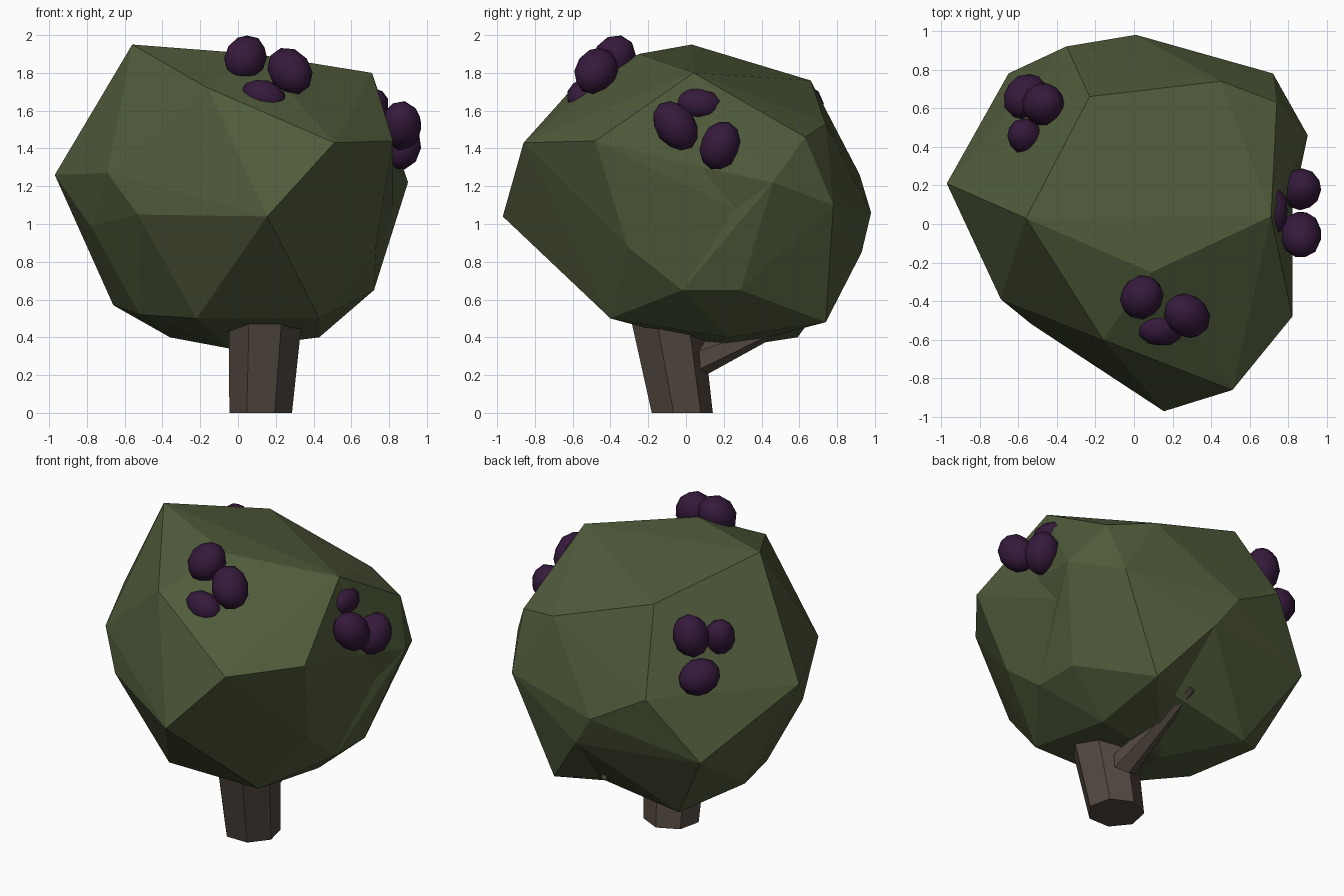
import bpy, bmesh
from mathutils import Vector, Matrix

if "Cube" in bpy.data.objects:
    bpy.data.objects.remove(bpy.data.objects["Cube"])


def material(name, rgb):
    m = bpy.data.materials.new(name)
    m.diffuse_color = (*rgb, 1)
    m.use_nodes = True
    m.node_tree.nodes["Principled BSDF"].inputs["Base Color"].default_value = m.diffuse_color
    return m


LEAF = material("leaf_green", (0.08, 0.105, 0.043))
BARK = material("bark_brown", (0.085, 0.065, 0.05))
FRUIT = material("berry_purple", (0.036, 0.01, 0.045))


def finish(bm, name, mat, smooth=False):
    bmesh.ops.recalc_face_normals(bm, faces=bm.faces)
    for f in bm.faces:
        f.smooth = smooth
    me = bpy.data.meshes.new(name)
    bm.to_mesh(me)
    bm.free()
    me.materials.append(mat)
    ob = bpy.data.objects.new(name, me)
    bpy.context.collection.objects.link(ob)
    return ob


# Canopy: faceted hull around a few corner points
crown = [(-.56, .03, 1.95), (.09, -.25, 1.90), (.71, .04, 1.80), (-.23, .66, 1.76),
         (-.16, -.60, 1.72), (.45, .74, 1.53), (.74, .63, 1.46), (.82, -.48, 1.44),
         (.51, -.86, 1.43)]
waist = [(-.69, -.39, 1.27), (-.97, .21, 1.26), (-.35, .92, 1.26), (.90, .46, 1.22),
         (.72, .78, 1.10), (.01, .98, 1.06), (.155, -.97, 1.04), (-.53, -.52, 1.05),
         (-.78, -.10, .99), (.73, -.31, .88), (-.65, .78, .87), (.15, .93, .85)]
base = [(.72, -.02, .65), (.72, .29, .65), (-.66, .33, .57), (-.52, -.10, .52),
        (-.22, -.40, .50), (.43, -.40, .50), (.44, .74, .48), (-.36, .59, .40),
        (.43, .22, .40), (-.04, .20, .34)]
bm = bmesh.new()
for p in crown + waist + base:
    bm.verts.new(p)
res = bmesh.ops.convex_hull(bm, input=bm.verts)
bmesh.ops.delete(bm, geom=[g for g in res["geom_interior"] if isinstance(g, bmesh.types.BMVert)],
                 context="VERTS")


def dent(a, b, target):
    """Split the edge a-b and pull its new vertex to target."""
    def near(v, p):
        return (v.co - Vector(p)).length < 1e-3
    for e in list(bm.edges):
        u, w = e.verts
        if (near(u, a) and near(w, b)) or (near(u, b) and near(w, a)):
            r = bmesh.ops.subdivide_edges(bm, edges=[e], cuts=1)
            for v in r["geom_inner"]:
                if isinstance(v, bmesh.types.BMVert):
                    v.co = target
            bmesh.ops.triangulate(bm, faces=bm.faces)
            return


dent((.90, .46, 1.22), (.73, -.31, .88), (.82, .26, 1.08))
dent((.90, .46, 1.22), (.82, -.48, 1.44), (.82, .08, 1.30))
dent((.44, .74, .48), (-.36, .59, .40), (.20, .62, .49))
finish(bm, "canopy", LEAF)


# Trunk and branch: tapered prisms between two points
def limb(name, a, b, r1, r2, sides, flat_ends=False):
    a, b = Vector(a), Vector(b)
    d = b - a
    bm = bmesh.new()
    bmesh.ops.create_cone(bm, cap_ends=True, segments=sides, radius1=r1, radius2=r2, depth=1)
    for v in bm.verts:
        t = v.co.z + .5
        off = Vector((v.co.x, v.co.y, 0))
        if not flat_ends:
            off = d.to_track_quat("Z", "Y") @ off
        v.co = a + d * t + off
    finish(bm, name, BARK)


limb("trunk", (.12, -.028, 0), (.15, -.13, .60), .17, .205, 7, True)
limb("branch", (.14, 0, .25), (.12, .68, .54), .095, .02, 6)

# Berries: three clusters of stretched balls (centre, long axis, radii)
berries = [
    ((.04, -.38, 1.88), (.4, .5, .7), .125, .107),
    ((.275, -.475, 1.81), (.5, -.4, -.6), .135, .108),
    ((.135, -.545, 1.675), (1, -.1, -.3), .12, .085),
    ((.865, -.055, 1.52), (0, -.6, .8), .14, .105),
    ((.865, .18, 1.415), (.1, .3, .8), .13, .102),
    ((.715, .07, 1.635), (0, 1, -.1), .125, .082),
    ((-.47, .62, 1.60), (.1, .2, .9), .135, .108),
    ((-.56, .45, 1.55), (-.3, .3, .9), .13, .09),
    ((-.56, .66, 1.37), (-.5, -.6, .3), .125, .108),
]
for i, (c, axis, long_r, short_r) in enumerate(berries):
    bm = bmesh.new()
    bmesh.ops.create_icosphere(bm, subdivisions=2, radius=1.03)
    rot = Vector(axis).to_track_quat("Z", "Y").to_matrix().to_4x4()
    bm.transform(Matrix.Translation(c) @ rot @ Matrix.Diagonal((short_r, short_r, long_r, 1)))
    finish(bm, f"berry_{i + 1}", FRUIT, True)
